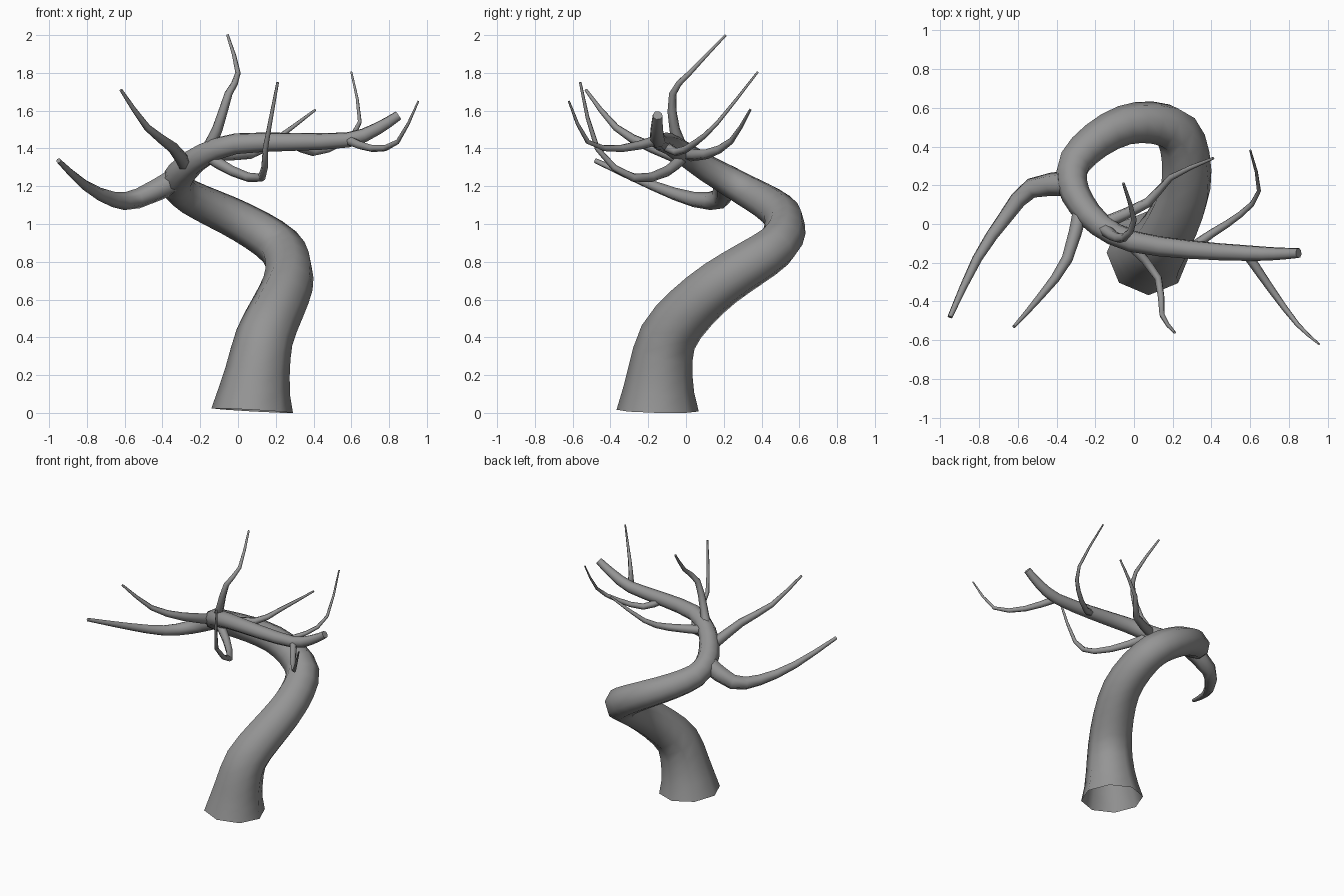
import bpy, bmesh, math
from mathutils import Vector

if "Cube" in bpy.data.objects:
    bpy.data.objects.remove(bpy.data.objects["Cube"])

# Dark grey bark
bark = bpy.data.materials.new("bark")
bark.diffuse_color = (.3, .3, .3, 1)
bark.use_nodes = True
bark.node_tree.nodes["Principled BSDF"].inputs["Base Color"].default_value = bark.diffuse_color


def tube(name, path, radii, sides, foot=False):
    """Smooth tapered tube, its rings carried along the path without twisting."""
    bm = bmesh.new()
    rings, u, prev = [], None, None
    for i, p in enumerate(path):
        before = (p - path[max(i - 1, 0)]).normalized()
        after = (path[min(i + 1, len(path) - 1)] - p).normalized()
        t = (before + after).normalized()
        u = prev.rotation_difference(t) @ u if prev else t.orthogonal().normalized()
        v, prev = t.cross(u), t
        angles = [math.tau * j / sides for j in range(sides)]
        rings.append([bm.verts.new(p + radii[i] * (math.cos(a) * u + math.sin(a) * v))
                      for a in angles])
    for A, B in zip(rings, rings[1:]):
        for j in range(sides):
            bm.faces.new((A[j - 1], A[j], B[j], B[j - 1])).smooth = True
    bm.faces.new(rings[-1])
    # Level the foot so it stands nearly flat on the ground
    if foot:
        low = min(v.co.z for v in rings[0])
        for v in rings[0]:
            v.co.z = .4 * (v.co.z - low)
    me = bpy.data.meshes.new(name)
    bm.to_mesh(me)
    bm.free()
    me.materials.append(bark)
    bpy.context.collection.objects.link(bpy.data.objects.new(name, me))


def densify(pts):
    """Add a smooth-curve midpoint between each pair of points."""
    ext = [2 * pts[0] - pts[1]] + pts + [2 * pts[-1] - pts[-2]]
    out = []
    for a, b, c, d in zip(ext, ext[1:], ext[2:], ext[3:]):
        out += [b, (9 * (b + c) - a - d) / 16]
    return out + [pts[-1]]


# Trunk: rises, spirals once round and reaches out to the right
trunk = densify(densify([Vector(p) for p in (
    (.075, -.15, .02), (.14, -.095, .4), (.265, .18, .685), (.22, .475, .88),
    (-.05, .51, 1.045), (-.305, .32, 1.175), (-.27, .1, 1.3), (-.01, -.09, 1.425),
    (.58, -.15, 1.445), (.85, -.15, 1.575))]))
# Even taper with a flare at the foot
thickness = [.165 - .00385 * i + .053 * math.exp(-.65 * i) for i in range(len(trunk))]
tube("trunk", trunk, thickness, 8, True)


def branch(name, ring, pts, scale=.55):
    """Branch growing from a trunk ring, tapering evenly to its tip."""
    path = densify([trunk[ring]] + [Vector(p) for p in pts])
    r, n = thickness[ring] * scale, len(path) - 1
    tube(name, path, [r * (1 - .8 * k / n) for k in range(n + 1)], 6)


branch("left_branch", 22, [(-.53, .185, 1.135), (-.66, .04, 1.13),
                           (-.81, -.18, 1.205), (-.95, -.48, 1.335)], .85)
branch("front_left_branch", 24, [(-.345, -.18, 1.405), (-.48, -.37, 1.51), (-.62, -.53, 1.71)])
branch("top_branch", 26, [(-.11, -.06, 1.5), (-.05, -.07, 1.69), (0, .02, 1.8), (-.055, .21, 2)])
branch("front_hook_branch", 26, [(-.03, -.1, 1.28), (.125, -.28, 1.245),
                                 (.145, -.47, 1.4), (.21, -.56, 1.75)])
branch("back_branch", 26, [(.07, .11, 1.37), (.19, .24, 1.44), (.41, .34, 1.605)])
branch("back_right_branch", 30, [(.4, -.05, 1.38), (.55, .05, 1.43),
                                 (.645, .17, 1.54), (.6, .38, 1.805)])
branch("front_right_branch", 32, [(.71, -.34, 1.4), (.845, -.52, 1.435), (.955, -.62, 1.65)], .65)
